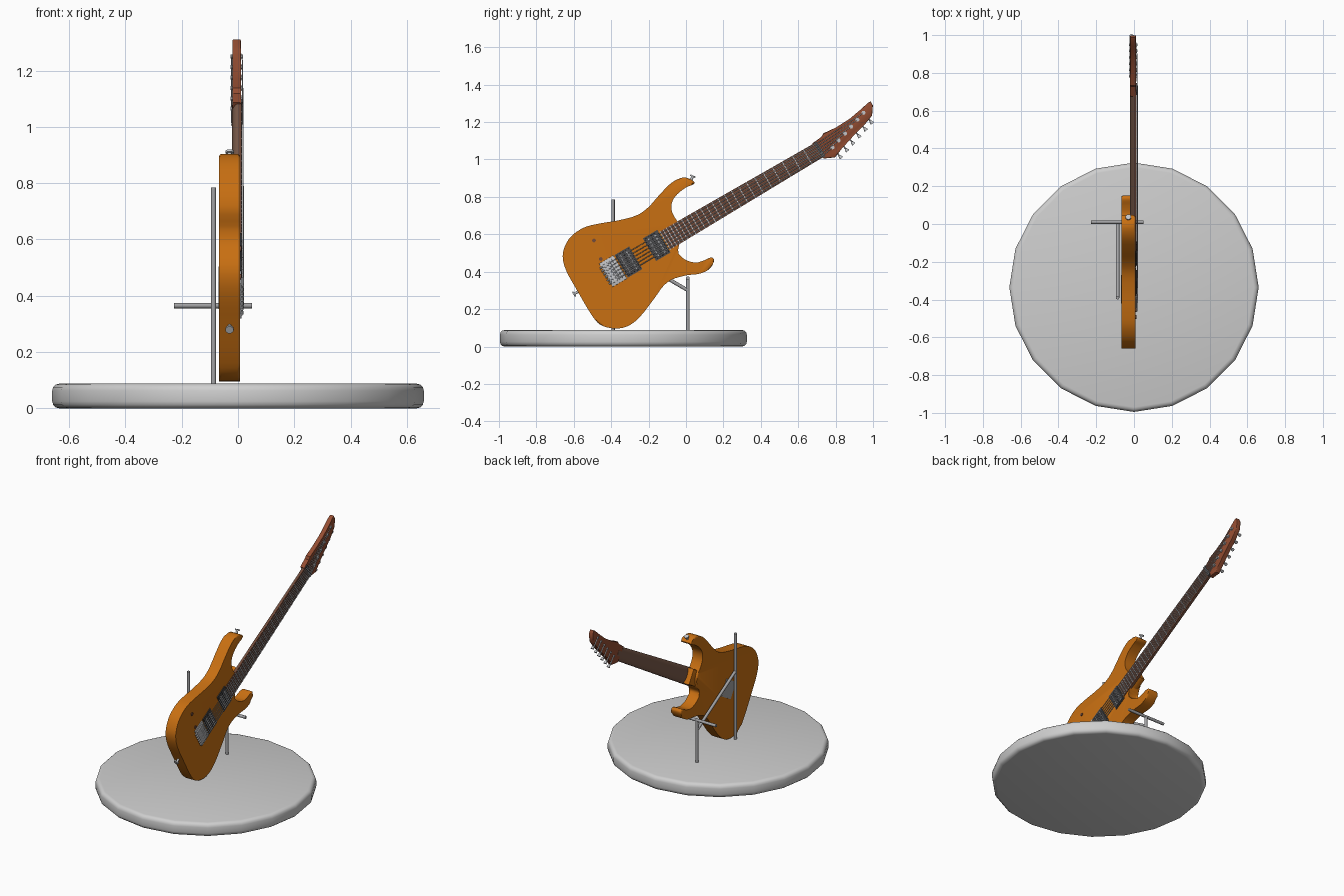
import bpy, bmesh, math
from mathutils import Matrix, Vector

if "Cube" in bpy.data.objects:
    bpy.data.objects.remove(bpy.data.objects["Cube"])

# ---------- frames: WORLD maps (y, z, x); NECK maps (along neck, across, outward) ----------
ANG = math.atan(0.588)
C, S = math.cos(ANG), math.sin(ANG)
WORLD = Matrix(((0, 0, 1, 0), (1, 0, 0, 0), (0, 1, 0, 0), (0, 0, 0, 1)))
NECK = Matrix(((0, 0, 1, 0), (C, -S, 0, -0.385), (S, C, 0, 0.406), (0, 0, 0, 1)))


def material(name, col):
    m = bpy.data.materials.new(name)
    m.diffuse_color = (*col, 1)
    m.use_nodes = True
    m.node_tree.nodes["Principled BSDF"].inputs["Base Color"].default_value = m.diffuse_color
    return m


ORANGE = material("orange_finish", (0.58, 0.16, 0.006))
GREY = material("base_grey", (0.62, 0.62, 0.62))
STEEL = material("steel", (0.36, 0.36, 0.37))
CHROME = material("chrome", (0.55, 0.56, 0.58))
DARK = material("dark_grey", (0.07, 0.07, 0.075))
ROSE = material("fretboard_brown", (0.17, 0.07, 0.042))
MAPLE = material("neck_brown", (0.20, 0.105, 0.07))
RED = material("headstock_brown", (0.30, 0.075, 0.032))


def finish(bm, name, mat):
    bmesh.ops.recalc_face_normals(bm, faces=bm.faces)
    for f in bm.faces:
        f.smooth = True
    for e in bm.edges:
        e.smooth = e.calc_face_angle(0) < math.radians(35)
    me = bpy.data.meshes.new(name)
    bm.to_mesh(me)
    bm.free()
    me.materials.append(mat)
    ob = bpy.data.objects.new(name, me)
    bpy.context.collection.objects.link(ob)
    return ob


def loft(bm, ring_a, ring_b, bevel=0, seg=3):
    a = [bm.verts.new(p) for p in ring_a]
    b = [bm.verts.new(p) for p in ring_b]
    n = len(a)
    caps = [bm.faces.new(a[::-1]), bm.faces.new(b)]
    for i in range(n):
        j = (i + 1) % n
        bm.faces.new((a[i], a[j], b[j], b[i]))
    if bevel:
        edges = list({e for f in caps for e in f.edges})
        bmesh.ops.bevel(bm, geom=edges, offset=bevel, segments=seg, profile=0.5,
                        affect='EDGES', clamp_overlap=False)


def prism(bm, pts, w0, w1, frame=NECK, bevel=0, seg=3):
    loft(bm, [frame @ Vector((a, b, w0)) for a, b in pts],
         [frame @ Vector((a, b, w1)) for a, b in pts], bevel, seg)


def box(bm, u0, u1, v0, v1, w0, w1, bevel=0):
    prism(bm, [(u0, v0), (u1, v0), (u1, v1), (u0, v1)], w0, w1, NECK, bevel, 2)


def rod(bm, p, q, r, n=12, r2=None):
    p, q = Vector(p), Vector(q)
    d = q - p
    mat = Matrix.Translation((p + q) / 2) @ d.to_track_quat('Z', 'Y').to_matrix().to_4x4()
    bmesh.ops.create_cone(bm, cap_ends=True, segments=n, radius1=r,
                          radius2=r if r2 is None else r2, depth=d.length, matrix=mat)


def smooth_loop(pts, k=4):
    """Closed Catmull-Rom curve through the points."""
    out, n = [], len(pts)
    for i in range(n):
        p0, p1, p2, p3 = (Vector(pts[(i + j) % n]) for j in (-1, 0, 1, 2))
        for s in range(k):
            t = s / k
            out.append(0.5 * (2 * p1 + (p2 - p0) * t + (2 * p0 - 5 * p1 + 4 * p2 - p3) * t * t
                              + (3 * p1 - p0 - 3 * p2 + p3) * t ** 3))
    return out


# ---------- round base ----------
bm = bmesh.new()
ring = [(0.66 * math.cos(i * math.pi / 10), -0.335 + 0.66 * math.sin(i * math.pi / 10)) for i in range(20)]
loft(bm, [(x, y, 0) for x, y in ring], [(x, y, 0.088) for x, y in ring], 0.025)
finish(bm, "round_base", GREY)

# ---------- stand rods ----------
SX = -0.087
for name, p, q in (("tall_rod", (SX, -0.39, 0.08), (SX, -0.39, 0.785)),
                   ("short_rod", (SX, 0.01, 0.08), (SX, 0.01, 0.37)),
                   ("diagonal_brace", (SX, -0.39, 0.535), (SX, 0.01, 0.30)),
                   ("cross_bar", (-0.228, 0.01, 0.365), (0.05, 0.01, 0.365))):
    bm = bmesh.new()
    rod(bm, p, q, 0.0095)
    finish(bm, name, STEEL)

# ---------- body ----------
BODY = [(.043, .882), (-.01, .904), (-.075, .877), (-.14, .813), (-.203, .743), (-.267, .70),
        (-.364, .674), (-.46, .658), (-.545, .636), (-.615, .588), (-.652, .524), (-.658, .465),
        (-.636, .396), (-.588, .31), (-.513, .182), (-.46, .118), (-.38, .096), (-.305, .112),
        (-.24, .166), (-.166, .262), (-.123, .321), (-.075, .358), (0, .38), (.075, .39),
        (.128, .417), (.15, .46), (.134, .476), (.096, .46), (.053, .449), (.005, .46),
        (-.032, .487), (-.053, .519), (-.02, .57), (-.02, .636), (-.053, .679), (-.075, .722),
        (-.075, .77), (-.048, .813), (0, .85), (.037, .866)]
bm = bmesh.new()
prism(bm, smooth_loop(BODY), -0.067, 0.007, WORLD, 0.009)
finish(bm, "body", ORANGE)
bm = bmesh.new()
box(bm, 0.3, 0.47, -0.05, 0.05, -0.055, -0.005, 0.012)
finish(bm, "neck_heel", ORANGE)

# ---------- neck and fretboard ----------
NUT, U0 = 1.272, 0.315


def half_width(u):
    return 0.056 - 0.012 * (u - U0) / (NUT - U0)


bm = bmesh.new()
loft(bm, *[[NECK @ Vector((u, half_width(u) * math.cos(t * math.pi / 12),
                           0.002 - 0.024 * math.sin(t * math.pi / 12))) for t in range(13)]
           for u in (0.36, NUT + 0.03)])
finish(bm, "neck", MAPLE)
bm = bmesh.new()
a, b = half_width(U0), half_width(NUT)
prism(bm, [(U0, -a), (NUT, -b), (NUT, b), (U0, a)], 0.001, 0.012)
finish(bm, "fretboard", ROSE)
bm = bmesh.new()
for n in range(1, 25):
    u = NUT / 2 ** (n / 12)
    h = half_width(u)
    box(bm, u - 0.0025, u + 0.0025, -h, h, 0.011, 0.0145)
finish(bm, "frets", CHROME)
bm = bmesh.new()
box(bm, NUT - 0.006, NUT + 0.012, -0.046, 0.046, 0.002, 0.017)
finish(bm, "nut", DARK)

# ---------- headstock ----------
HEAD = [(.674, 1.086), (.727, 1.118), (.733, 1.139), (.802, 1.171), (.877, 1.214), (.941, 1.273),
        (.972, 1.303), (.987, 1.311), (.999, 1.289), (.995, 1.235), (.952, 1.182), (.888, 1.118),
        (.834, 1.059), (.797, 1.011), (.735, 1.005)]
bm = bmesh.new()
prism(bm, HEAD, -0.02, 0.01, WORLD, 0.004, 2)
finish(bm, "headstock", RED)

# ---------- tuners and strings ----------
posts, buttons, strings = bmesh.new(), bmesh.new(), bmesh.new()
out = Vector((0, 0.64, -0.77))
for i in range(6):
    edge = Vector((0, 0.812, 1.03)).lerp(Vector((0, 0.978, 1.215)), i / 5)
    post = edge - out * 0.045
    X = Vector((1, 0, 0))
    rod(posts, post - X * 0.026, post + X * 0.018, 0.007, 10)
    rod(posts, post + X * 0.009, post + X * 0.012, 0.011, 10)
    rod(posts, post - X * 0.02, edge + out * 0.02 - X * 0.02, 0.004, 8)
    rod(buttons, edge + out * 0.012 - X * 0.014, edge + out * 0.03 - X * 0.014, 0.006, 10, 0.011)
    # strings: bridge to nut, then nut to post
    f = (i - 2.5) / 2.5
    sad = NECK @ Vector((-0.01, -0.048 * -f, 0.019))
    nut = NECK @ Vector((NUT, -0.036 * -f, 0.018))
    end = post + X * 0.015
    r = 0.0024 - 0.0001 * i
    rod(strings, sad, nut, r, 6)
    rod(strings, nut, end, r, 6)
finish(posts, "tuner_posts", CHROME)
finish(buttons, "tuner_buttons", CHROME)
finish(strings, "strings", CHROME)

# ---------- pickups ----------
for name, u in (("bridge_pickup", 0.09), ("neck_pickup", 0.265)):
    bm = bmesh.new()
    box(bm, u - 0.045, u + 0.045, -0.07, 0.07, 0.004, 0.011)
    for s in (-0.02, 0.02):
        box(bm, u + s - 0.019, u + s + 0.019, -0.062, 0.062, 0.01, 0.015, 0.002)
    finish(bm, name, DARK)
    bm = bmesh.new()
    for s in (-0.02, 0.02):
        for i in range(6):
            v = -0.048 + 0.0192 * i
            rod(bm, NECK @ Vector((u + s, v, 0.012)), NECK @ Vector((u + s, v, 0.0165)), 0.006, 8)
    finish(bm, name + "_poles", CHROME)

# ---------- bridge ----------
bm = bmesh.new()
box(bm, -0.05, 0.038, -0.072, 0.072, 0.004, 0.012, 0.002)
for i in range(6):
    v = -0.048 + 0.0192 * i
    box(bm, -0.042, 0.02, v - 0.008, v + 0.008, 0.011, 0.0185, 0.002)
    rod(bm, NECK @ Vector((-0.06, v, 0.014)), NECK @ Vector((-0.04, v, 0.014)), 0.005, 8)
finish(bm, "bridge", CHROME)
bm = bmesh.new()
box(bm, -0.01, 0.10, -0.055, 0.055, -0.070, -0.06)
finish(bm, "back_plate", STEEL)

# ---------- knobs and strap buttons ----------
bm = bmesh.new()
for y, z in ((-0.492, 0.567), (-0.455, 0.468)):
    rod(bm, (0.004, y, z), (0.012, y, z), 0.010, 12)
finish(bm, "control_knobs", ROSE)
for name, p, d in (("strap_button_rear", (-0.03, -0.575, 0.295), (0, -0.85, -0.52)),
                   ("strap_button_horn", (-0.03, 0.025, 0.885), (0, 0.4, 0.92))):
    bm = bmesh.new()
    p, d = Vector(p), Vector(d)
    rod(bm, p, p + d * 0.03, 0.007, 12)
    rod(bm, p + d * 0.024, p + d * 0.032, 0.015, 12)
    finish(bm, name, CHROME)
